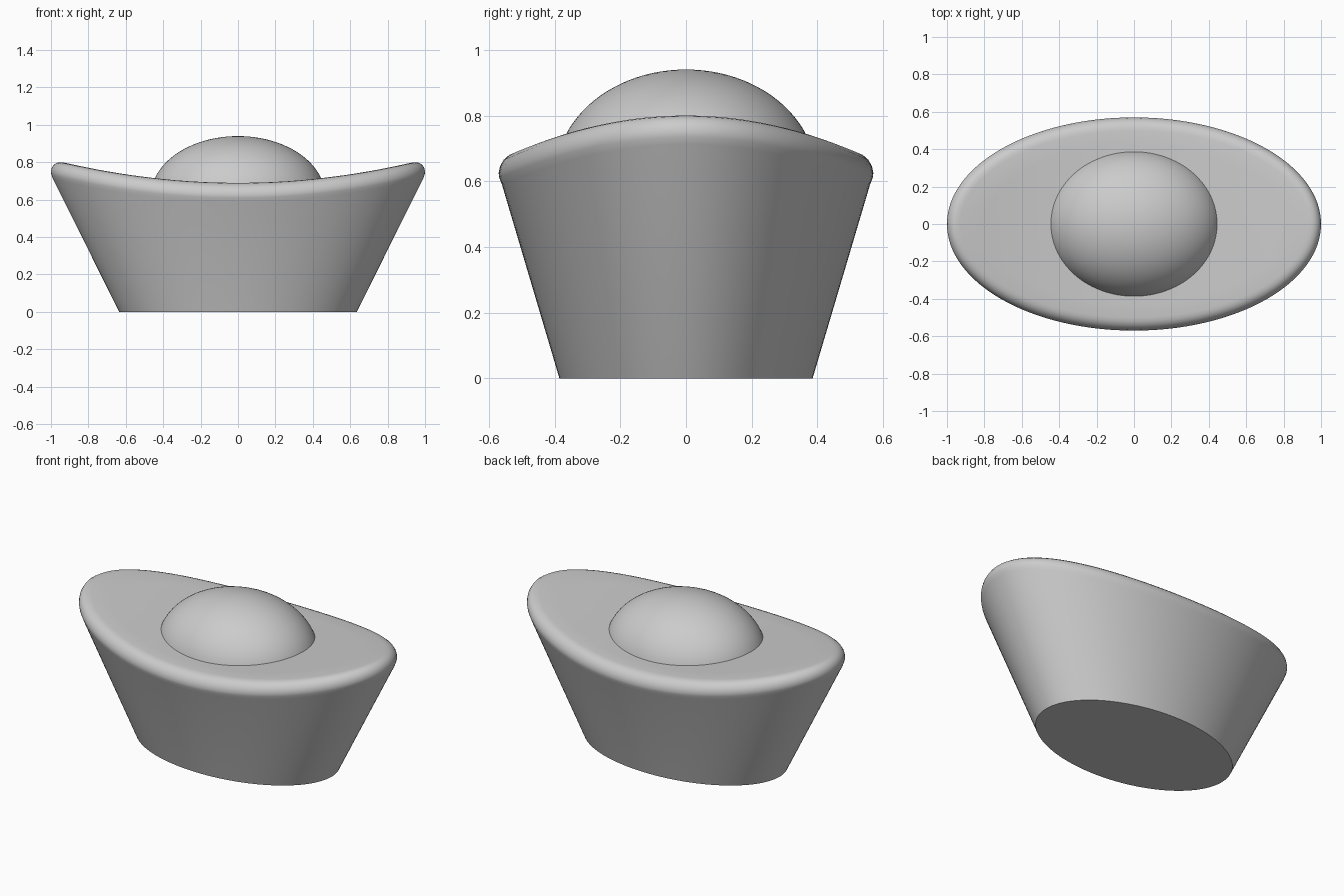
import bpy, bmesh, math

if "Cube" in bpy.data.objects:
    bpy.data.objects.remove(bpy.data.objects["Cube"])

grey = bpy.data.materials.new("plain grey")
grey.diffuse_color = (0.6, 0.6, 0.6, 1)
grey.use_nodes = True
grey.node_tree.nodes["Principled BSDF"].inputs["Base Color"].default_value = grey.diffuse_color
SEG = 128


def finish(bm, name, angle):
    bmesh.ops.recalc_face_normals(bm, faces=bm.faces)
    mesh = bpy.data.meshes.new(name)
    bm.to_mesh(mesh)
    bm.free()
    mesh.materials.append(grey)
    obj = bpy.data.objects.new(name, mesh)
    bpy.context.collection.objects.link(obj)
    bpy.ops.object.select_all(action='DESELECT')
    obj.select_set(True)
    bpy.context.view_layer.objects.active = obj
    bpy.ops.object.shade_smooth_by_angle(angle=math.radians(angle))
    return obj


def saddle(x):
    return 0.69 + 0.125 * x * x


# Flared oval body: flat base, rounded rim, top curving up at both ends
RIM = [(0.01, -0.10), (0.002, -0.08), (0, -0.065), (0.004, -0.045),
       (0.015, -0.025), (0.032, -0.01), (0.05, -0.003), (0.07, 0)]
bm = bmesh.new()


def ring(rx, ry, height):
    verts = []
    for i in range(SEG):
        t = 2 * math.pi * i / SEG
        x, y = rx * math.cos(t), ry * math.sin(t)
        verts.append(bm.verts.new((x, y, height(x))))
    return verts


rings = [ring(0.635, 0.385, lambda x: 0)]
for inset, drop in RIM:
    rings.append(ring(1 - inset, 0.57 - inset, lambda x: saddle(x) + drop))
for k in (0.85, 0.7, 0.55, 0.4, 0.25, 0.1):
    rings.append(ring(0.93 * k, 0.5 * k, saddle))
for a, b in zip(rings, rings[1:]):
    for i in range(SEG):
        j = (i + 1) % SEG
        bm.faces.new((a[i], a[j], b[j], b[i]))
bm.faces.new(rings[0][::-1])
bm.faces.new(rings[-1])
finish(bm, "ingot_body", 40)

# Ellipsoid dome sitting in the top, trimmed just under the surface
bm = bmesh.new()
bmesh.ops.create_uvsphere(bm, u_segments=96, v_segments=48, radius=1)
bmesh.ops.scale(bm, vec=(0.467, 0.397, 0.324), verts=bm.verts)
bmesh.ops.translate(bm, vec=(0, 0, 0.616), verts=bm.verts)
bmesh.ops.bisect_plane(bm, geom=bm.verts[:] + bm.edges[:] + bm.faces[:],
                       plane_co=(0, 0, 0.68), plane_no=(0, 0, 1), clear_inner=True)
finish(bm, "dome", 60)
